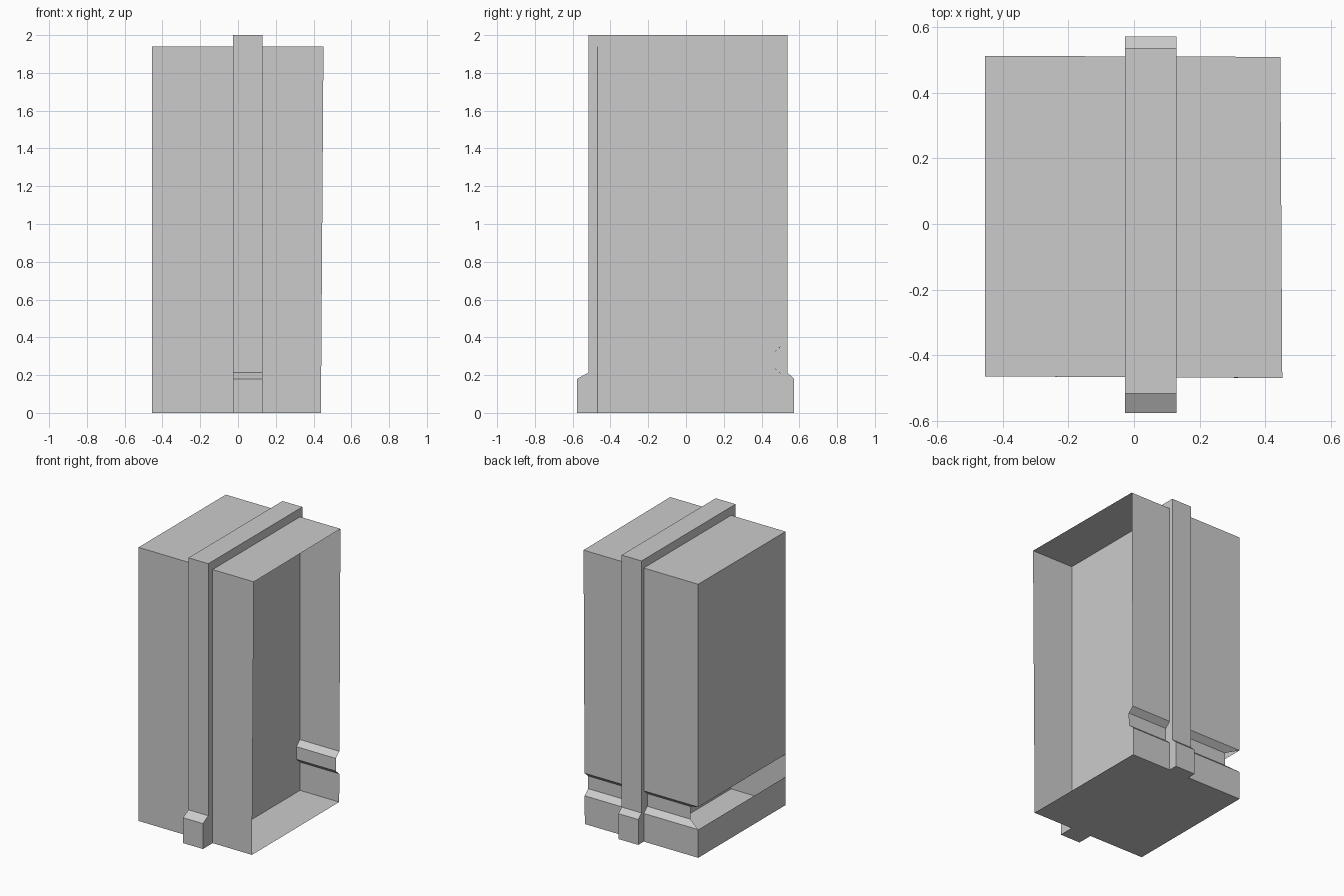
import bpy
import bmesh

if "Cube" in bpy.data.objects:
    bpy.data.objects.remove(bpy.data.objects["Cube"])


def make_object(name, bm):
    mesh = bpy.data.meshes.new(name)
    bm.to_mesh(mesh)
    bm.free()
    obj = bpy.data.objects.new(name, mesh)
    bpy.context.collection.objects.link(obj)
    return obj


def sheet(name, *quads):
    bm = bmesh.new()
    for quad in quads:
        bm.faces.new([bm.verts.new(p) for p in quad])
    bmesh.ops.remove_doubles(bm, verts=bm.verts, dist=0.0005)
    return make_object(name, bm)


# Slightly uneven corners of the thin case
def corner(x, y, z):
    right = 0.437 + 0.005 * z if y > 0 else 0.439 + 0.007 * z
    px = right if x > 0 else -0.455
    py = (0.513 if x < 0 else 0.510) if y > 0 else (-0.465 if x < 0 else -0.470)
    return (px, py, z)


LOW, HIGH, TOP = 0.0, 0.36, 1.94
LIP = 0.20

# Plain front panel, roof and floor (the right side is open)
sheet("front_panel", [corner(-1, -1, LOW), corner(1, -1, LOW),
                      corner(1, -1, TOP), corner(-1, -1, TOP)])
sheet("roof", [corner(-1, -1, TOP), corner(1, -1, TOP),
               corner(1, 1, TOP), corner(-1, 1, TOP)])
sheet("floor", [corner(-1, 1, LOW), corner(1, 1, LOW),
                corner(1, -1, LOW), corner(-1, -1, LOW)])

# Left panel, split by an open slot
sheet("left_panel", *[[corner(-1, 1, a), corner(-1, -1, a),
                       corner(-1, -1, b), corner(-1, 1, b)]
                      for a, b in ((LOW, LIP), (HIGH, TOP))])

# Back panel with a chamfered groove: (inset, height)
profile = [(0, LOW), (0, LIP), (1, 0.235), (1, 0.325), (0, HIGH), (0, TOP)]


def back_point(side, inset, z):
    x, y, z = corner(side, 1, z)
    return (x + (0.09 * inset if side < 0 else 0), y - 0.04 * inset, z)


sheet("back_panel", *[[back_point(1, *a), back_point(-1, *a),
                       back_point(-1, *b), back_point(1, *b)]
                      for a, b in zip(profile, profile[1:])])

# Solid dividing slab with chamfered feet at front and back
outline = [(-0.577, 0), (0.573, 0), (0.573, 0.18), (0.537, 0.213), (0.537, 2),
           (-0.517, 2), (-0.517, 0.213), (-0.577, 0.18)]
bm = bmesh.new()
face = bm.faces.new([bm.verts.new((-0.027, y, z)) for y, z in outline])
result = bmesh.ops.extrude_face_region(bm, geom=[face])
moved = [v for v in result["geom"] if isinstance(v, bmesh.types.BMVert)]
bmesh.ops.translate(bm, verts=moved, vec=(0.156, 0, 0))
bmesh.ops.recalc_face_normals(bm, faces=bm.faces)
make_object("dividing_slab", bm)
